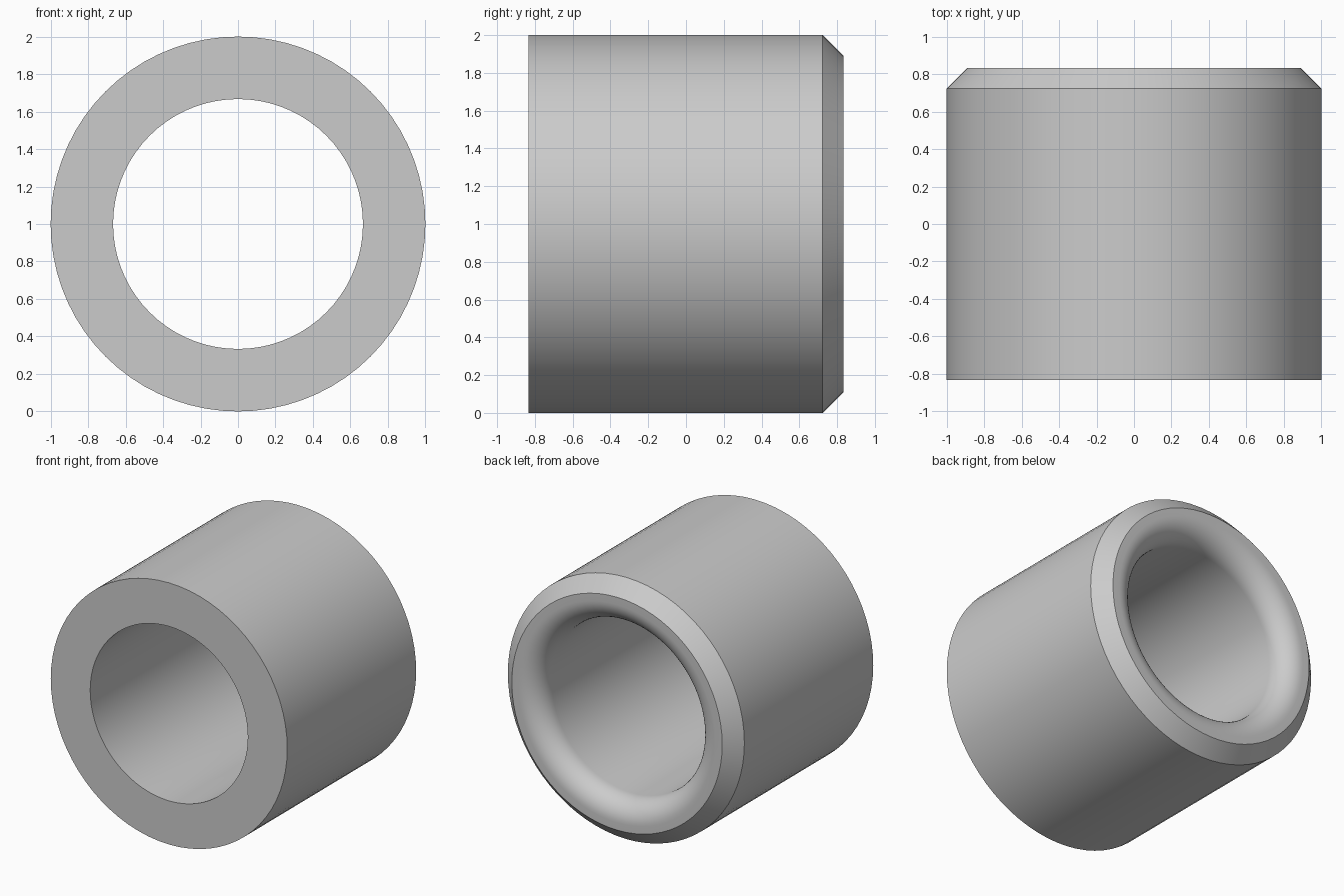
import bpy, bmesh, math

if "Cube" in bpy.data.objects:
    bpy.data.objects.remove(bpy.data.objects["Cube"])

SEGMENTS = 72
OUTER, BORE, HALF = 1.0, 2 / 3, 5 / 6
CHAMFER, FILLET = 0.11, 1 / 6

# Wall cross-section as (radius, y): outer wall, chamfered back edge
profile = [(BORE, -HALF), (OUTER, -HALF), (OUTER, HALF - CHAMFER), (OUTER - CHAMFER, HALF)]
# Rounded lip leading into the bore
for i in range(13):
    a = math.pi / 2 * (1 + i / 12)
    profile.append((BORE + FILLET + FILLET * math.cos(a), HALF - FILLET + FILLET * math.sin(a)))

# Revolve the section around the y axis
bm = bmesh.new()
rings = []
for s in range(SEGMENTS):
    t = 2 * math.pi * s / SEGMENTS
    rings.append([bm.verts.new((r * math.sin(t), y, 1 + r * math.cos(t))) for r, y in profile])
n = len(profile)
for s in range(SEGMENTS):
    a, b = rings[s], rings[(s + 1) % SEGMENTS]
    for i in range(n):
        j = (i + 1) % n
        bm.faces.new((a[i], a[j], b[j], b[i]))
bmesh.ops.recalc_face_normals(bm, faces=bm.faces)

mesh = bpy.data.meshes.new("bushing")
bm.to_mesh(mesh)
bm.free()
bushing = bpy.data.objects.new("bushing", mesh)
bpy.context.collection.objects.link(bushing)

# Smooth curved walls, crisp rims
bpy.context.view_layer.objects.active = bushing
bushing.select_set(True)
bpy.ops.object.shade_smooth_by_angle(angle=math.radians(30))
